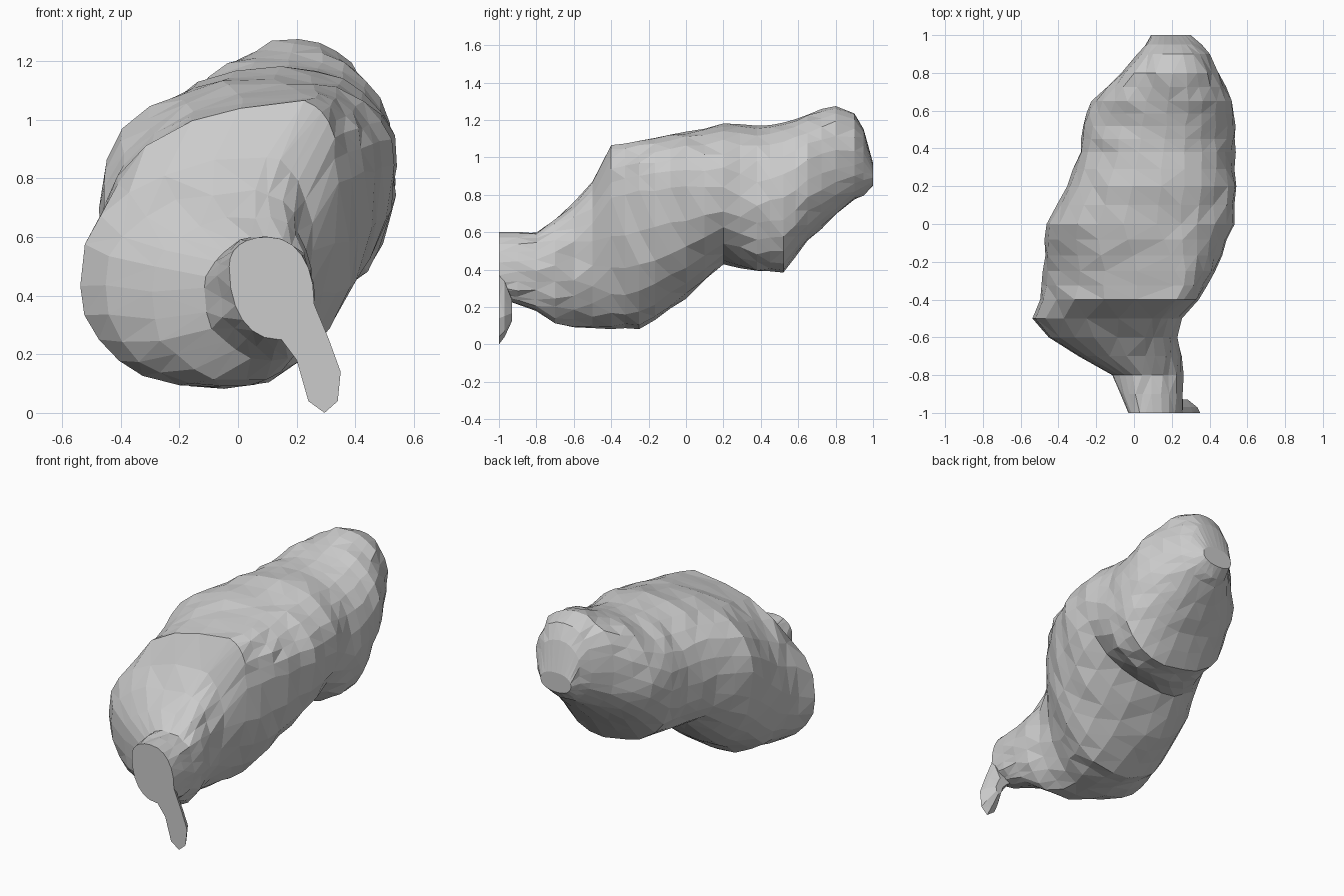
import bpy, bmesh, math, random

if "Cube" in bpy.data.objects:
    bpy.data.objects.remove(bpy.data.objects["Cube"])

random.seed(4)
SIDES = 24

# Cross-sections along y: y, top (x, z), right (x, z), bottom (x, z), left (x, z)
STATIONS = [
    (-1.00, .10, .60, .26, .37, .14, .25, -.03, .50),
    (-.80, .10, .60, .26, .40, .12, .18, -.11, .42),
    (-.70, .06, .67, .25, .42, .02, .11, -.30, .42),
    (-.60, .06, .76, .23, .46, -.05, .09, -.45, .43),
    (-.50, .10, .87, .25, .55, -.06, .09, -.54, .44),
    (-.40, .22, 1.06, .34, .78, -.05, .08, -.50, .47),
    (-.25, .22, 1.09, .43, .82, -.04, .08, -.48, .55),
    (0.00, .12, 1.14, .53, .84, -.08, .25, -.46, .76),
    (.20, .14, 1.18, .54, .84, -.04, .43, -.36, .79),
    (.38, .16, 1.17, .53, .75, .20, .39, -.29, .78),
    (.52, .17, 1.19, .53, .78, .20, .39, -.27, .80),
    (.65, .19, 1.23, .52, .88, .20, .56, -.22, .88),
    (.80, .20, 1.28, .45, .94, .20, .69, -.07, .97),
    (.90, .20, 1.23, .40, .96, .19, .77, .02, .98),
    (.95, .20, 1.15, .35, .97, .19, .80, .06, .97),
    (1.00, .19, .97, .30, .91, .19, .85, .09, .91),
]


def section(s, jitter):
    """Ring made of four rounded quarters joining top, right, bottom, left."""
    y, pts = s[0], [(s[i], s[i + 1]) for i in (1, 3, 5, 7)]
    ring, n = [], SIDES // 4
    for q in range(4):
        a, b = pts[q], pts[(q + 1) % 4]
        for k in range(n):
            t = k / n * math.pi / 2
            u, v = 1 - math.cos(t) ** .9, math.sin(t) ** .9
            if q % 2 == 0:
                u, v = v, u
            ring.append((a[0] + (b[0] - a[0]) * u + random.uniform(-jitter, jitter), y,
                         a[1] + (b[1] - a[1]) * v + random.uniform(-jitter, jitter)))
    return ring


def loft(name, rings):
    bm = bmesh.new()
    loops = [[bm.verts.new(p) for p in r] for r in rings]
    n = len(loops[0])
    for a, b in zip(loops, loops[1:]):
        for i in range(n):
            bm.faces.new((a[i], a[(i + 1) % n], b[(i + 1) % n], b[i]))
    bm.faces.new(loops[0])
    bm.faces.new(loops[-1])
    bmesh.ops.recalc_face_normals(bm, faces=bm.faces)
    bmesh.ops.triangulate(bm, faces=bm.faces)
    me = bpy.data.meshes.new(name)
    bm.to_mesh(me)
    bm.free()
    ob = bpy.data.objects.new(name, me)
    bpy.context.collection.objects.link(ob)
    return ob


# Lumpy body: stations subdivided to a step of about 0.08
rings = []
for a, b in zip(STATIONS, STATIONS[1:]):
    steps = max(1, round((b[0] - a[0]) / .08))
    for k in range(steps):
        f = k / steps
        s = [p + (q - p) * f for p, q in zip(a, b)]
        rings.append(section(s, 0 if s[0] == -1 else .009))
rings.append(section(STATIONS[-1], 0))
loft("lumpy_body", rings)

# Thin flap hanging below the flat cut end
FLAP = [(.06, .33), (.15, .38), (.26, .37), (.31, .25), (.35, .14), (.34, .04),
        (.295, 0), (.24, .04), (.20, .18), (.14, .26)]
mid = [(.25 + (x - .25) * .85, -.97, .2 + (z - .2) * .8) for x, z in FLAP]
back = [(.25 + (x - .25) * .35, -.93, .18 + (z - .18) * .3) for x, z in FLAP]
loft("end_flap", [[(x, -1, z) for x, z in FLAP], mid, back])
